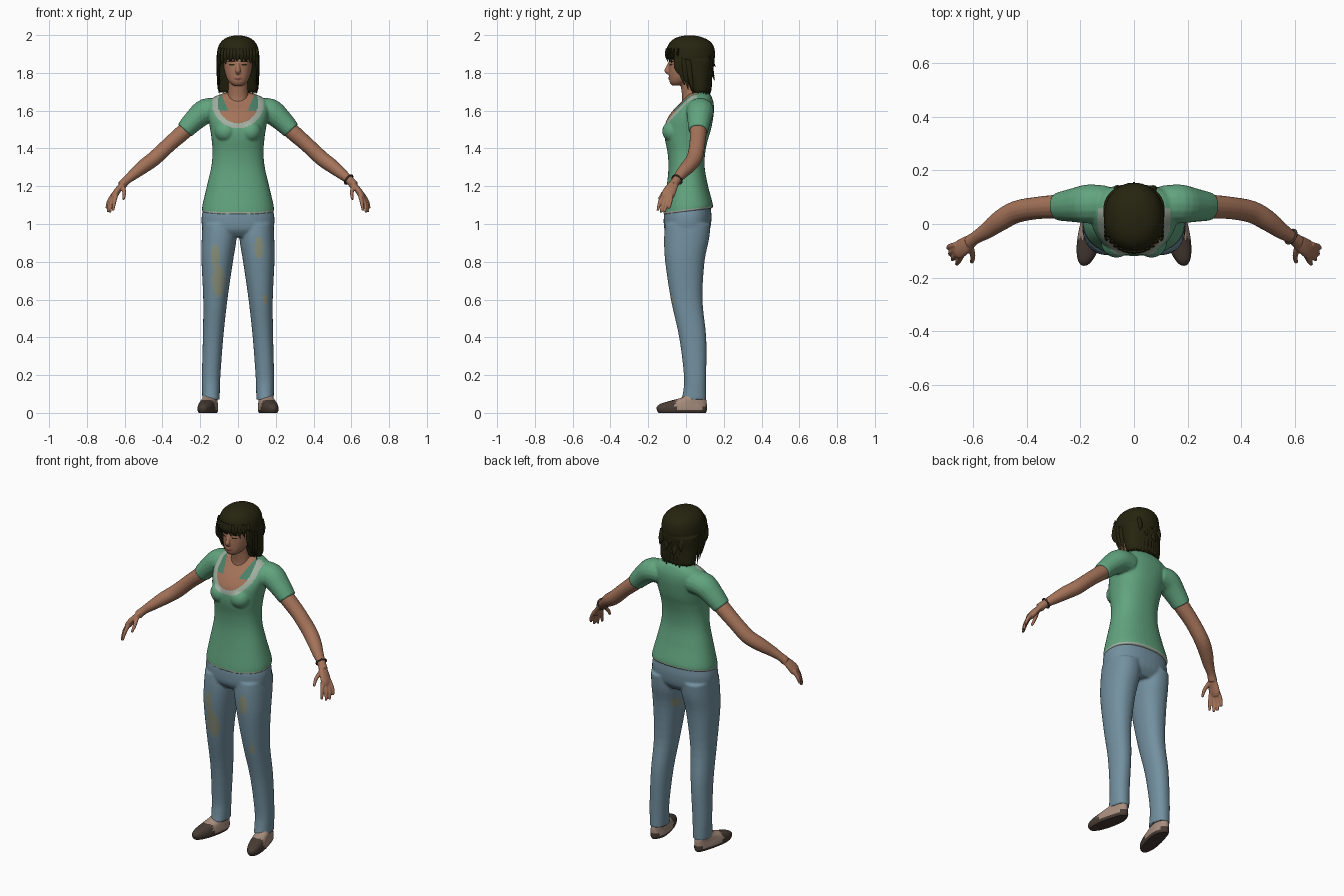
import bpy, bmesh, math, random
from mathutils import Vector

random.seed(4)
cube = bpy.data.objects.get("Cube")
if cube:
    bpy.data.objects.remove(cube, do_unlink=True)


def material(name, r, g, b):
    mat = bpy.data.materials.new(name)
    mat.use_nodes = True
    mat.diffuse_color = (r, g, b, 1)
    bsdf = next(n for n in mat.node_tree.nodes if n.type == 'BSDF_PRINCIPLED')
    bsdf.inputs["Base Color"].default_value = (r, g, b, 1)
    return mat


GREEN = material("shirt green", .12, .37, .21)
TRIM = material("pale trim", .36, .43, .36)
COLLAR = material("dark collar green", .07, .22, .14)
DENIM = material("denim blue", .17, .28, .35)
PATCH = material("faded denim", .25, .28, .2)
SKIN = material("skin", .37, .17, .1)
LIPS = material("lips", .25, .09, .07)
HAIR = material("dark hair", .019, .018, .005)
LEATHER = material("dark leather", .065, .045, .035)
BEIGE = material("shoe beige", .39, .27, .21)


def smooth_rows(rows, steps=4):
    """Catmull-Rom interpolation through rows of numbers."""
    out = []
    for i in range(len(rows) - 1):
        a, b, c, d = (rows[min(max(k, 0), len(rows) - 1)] for k in range(i - 1, i + 3))
        for s in range(steps):
            t = s / steps
            out.append([q + t * (r - p) / 2 + t * t * (p - 2.5 * q + 2 * r - d_ / 2)
                        + t ** 3 * (1.5 * (q - r) + (d_ - p) / 2)
                        for p, q, r, d_ in zip(a, b, c, d)])
    out.append(list(rows[-1]))
    return out


def bridge(bm, rings):
    """Skin a list of rings and close both ends."""
    loops = [[bm.verts.new(p) for p in ring] for ring in rings]
    n = len(loops[0])
    for lo, hi in zip(loops, loops[1:]):
        for k in range(n):
            bm.faces.new((lo[k], lo[(k + 1) % n], hi[(k + 1) % n], hi[k]))
    bm.faces.new(loops[0][::-1])
    bm.faces.new(loops[-1])


def loft(bm, rows, power=2.0, side=1, n=40):
    """Horizontal rings given as (z, centre x, half width, front y, back y)."""
    rings = []
    for z, cx, rx, yf, yb in smooth_rows(rows):
        ring = []
        for k in range(n):
            c, s = math.cos(k * math.tau / n), math.sin(k * math.tau / n)
            x = math.copysign(abs(c) ** (2 / power), c) * rx
            y = math.copysign(abs(s) ** (2 / power), s) * (yb - yf) / 2
            ring.append((side * (cx + x), (yf + yb) / 2 + y, z))
        rings.append(ring)
    bridge(bm, rings)


def tube(bm, rows, flat=1.0, side=1, wide=(0, 1, 0), n=16):
    """Tube through (x, y, z, radius); flat squeezes it across the wide axis."""
    pts = smooth_rows(rows)
    rings = []
    for i, (x, y, z, r) in enumerate(pts):
        tan = (Vector(pts[min(i + 1, len(pts) - 1)][:3]) - Vector(pts[max(i - 1, 0)][:3])).normalized()
        u = Vector(wide)
        u = (u - tan * u.dot(tan)).normalized()
        v = tan.cross(u)
        ring = []
        for k in range(n):
            a = k * math.tau / n
            p = Vector((x, y, z)) + u * (r * math.cos(a)) + v * (r * flat * math.sin(a))
            ring.append((side * p.x, p.y, p.z))
        rings.append(ring)
    bridge(bm, rings)


def ball(bm, centre, radius):
    made = bmesh.ops.create_uvsphere(bm, u_segments=24, v_segments=16, radius=radius)
    bmesh.ops.translate(bm, verts=made["verts"], vec=centre)


def part(name, bm, mats, rule=None, voxel=0, shape=None):
    """Turn a bmesh into an object, optionally fused into one skin and painted by rule."""
    bmesh.ops.recalc_face_normals(bm, faces=bm.faces)
    mesh = bpy.data.meshes.new(name)
    bm.to_mesh(mesh)
    bm.free()
    obj = bpy.data.objects.new(name, mesh)
    bpy.context.scene.collection.objects.link(obj)
    if voxel:
        fuse = obj.modifiers.new("fuse", 'REMESH')
        fuse.mode, fuse.voxel_size = 'VOXEL', voxel
        relax = obj.modifiers.new("relax", 'SMOOTH')
        relax.factor, relax.iterations = .5, 4
        deps = bpy.context.evaluated_depsgraph_get()
        obj.data = bpy.data.meshes.new_from_object(obj.evaluated_get(deps))
        obj.modifiers.clear()
    obj.data.materials.clear()
    for mat in mats:
        obj.data.materials.append(mat)
    for v in obj.data.vertices if shape else ():
        shape(v.co)
    for f in obj.data.polygons if rule else ():
        f.material_index = rule(f.center)
    bpy.ops.object.select_all(action='DESELECT')
    obj.select_set(True)
    bpy.context.view_layer.objects.active = obj
    bpy.ops.object.shade_smooth_by_angle(angle=math.radians(50))


def in_oval(c, x, z, rx, rz):
    return ((c.x - x) / rx) ** 2 + ((c.z - z) / rz) ** 2 < 1


# Shirt: torso, bust and sleeves, with the scoop neck painted in
bm = bmesh.new()
loft(bm, [(1.065, 0, .19, -.12, .142), (1.1, 0, .188, -.117, .14), (1.2, 0, .165, -.102, .117),
          (1.3, 0, .142, -.093, .099), (1.38, 0, .135, -.098, .102), (1.45, 0, .14, -.112, .117),
          (1.5, 0, .147, -.114, .132), (1.55, 0, .156, -.103, .142), (1.6, 0, .165, -.07, .148),
          (1.64, 0, .16, -.03, .146), (1.67, 0, .13, -.003, .137), (1.688, 0, .09, .012, .127),
          (1.698, 0, .05, .03, .11)], 2.3)
for s in (1, -1):
    ball(bm, (s * .065, -.068, 1.49), .058)
    tube(bm, [(.1, .075, 1.6, .068), (.17, .075, 1.597, .073), (.23, .07, 1.55, .063),
              (.283, .065, 1.495, .053)], .92, s)


def shirt_rule(c):
    if c.z < 1.077 + .13 * c.y:
        return 1
    if c.y < .06 and c.z > 1.45:
        if in_oval(c, 0, 1.64, .107, .107):
            ax = abs(c.x)
            return 2 if 1.6 < c.z and .05 + (c.z - 1.6) * .45 < ax else 3
        if in_oval(c, 0, 1.64, .137, .132):
            return 1
    return 0


def slope_hem(co):
    co.z += .13 * co.y * min(max((1.2 - co.z) / .13, 0), 1)


part("shirt", bm, [GREEN, TRIM, COLLAR, SKIN], shirt_rule, .006, slope_hem)

# Trousers: hips and both legs fused, with worn patches
bm = bmesh.new()
loft(bm, [(.93, 0, .155, -.08, .095), (.97, 0, .187, -.113, .126), (1.03, 0, .193, -.118, .135),
          (1.075, 0, .185, -.112, .132), (1.1, 0, .178, -.108, .128)], 2.3)
for s in (1, -1):
    loft(bm, [(.07, .143, .046, -.024, .108), (.12, .143, .047, -.014, .107), (.2, .142, .049, -.011, .107),
              (.4, .132, .054, -.036, .107), (.6, .12, .064, -.08, .087), (.8, .11, .083, -.11, .098),
              (.92, .1, .092, -.116, .122), (1, .098, .09, -.11, .13)], 2.2, s)


def worn_rule(c):
    front = [(-.118, .83, .022, .065), (-.102, .7, .035, .085), (.112, .875, .024, .058), (.145, .6, .012, .028)]
    back = [(.035, .83, .014, .03)]
    return int(any(in_oval(c, *spot) for spot in (front if c.y < .01 else back)))


part("trousers", bm, [DENIM, PATCH], worn_rule, .0065)

# Shoes: turned slightly outward, dark toe and sole
for s, name in ((1, "left_shoe"), (-1, "right_shoe")):
    bm = bmesh.new()
    loft(bm, [(0, .145, .04, -.145, .105), (.012, .145, .046, -.153, .11), (.03, .145, .046, -.155, .11),
              (.048, .145, .043, -.135, .11), (.065, .145, .04, -.08, .108), (.085, .145, .037, -.015, .102),
              (.12, .143, .036, 0, .095)], 2.2, s)
    for v in bm.verts:
        v.co.x += s * max(.05 - v.co.y, 0) * .2
    part(name, bm, [BEIGE, LEATHER], lambda c: int(c.z < .018 or c.y < -.055 or (c.y > .09 and c.z < .035)))

# Arms with hands
fingers = [((.645, -.118, 1.155), (.655, -.138, 1.115), (.662, -.15, 1.07)),
           ((.655, -.106, 1.15), (.672, -.122, 1.105), (.678, -.134, 1.06)),
           ((.66, -.092, 1.15), (.682, -.104, 1.105), (.688, -.114, 1.063)),
           ((.662, -.078, 1.155), (.686, -.083, 1.115), (.695, -.09, 1.082)),
           ((.61, -.085, 1.2), (.602, -.12, 1.165), (.606, -.144, 1.13))]
for s, name in ((1, "left_arm"), (-1, "right_arm")):
    bm = bmesh.new()
    tube(bm, [(.2, .07, 1.57, .042), (.28, .065, 1.495, .045), (.36, .06, 1.425, .042), (.44, .045, 1.35, .042),
              (.5, .012, 1.305, .039), (.55, -.025, 1.265, .031), (.59, -.05, 1.232, .024),
              (.615, -.068, 1.205, .026)], .95, s)
    tube(bm, [(.6, -.058, 1.222, .024), (.63, -.08, 1.187, .033), (.652, -.095, 1.155, .036),
              (.663, -.1, 1.135, .026)], .5, s)
    for path in fingers:
        tube(bm, [(*p, r) for p, r in zip(path, (.012, .0105, .007))], 1, s, n=10)
    part(name, bm, [SKIN], voxel=.004)

# Bracelet on the left wrist
turn = Vector((.04, -.025, -.033)).to_track_quat('Z', 'Y').to_euler()
bpy.ops.mesh.primitive_torus_add(location=(.586, -.047, 1.235), rotation=turn, major_radius=.028,
                                 minor_radius=.0045, major_segments=32, minor_segments=8)
bpy.context.object.name = "bracelet"
bpy.context.object.data.materials.append(LEATHER)
bpy.ops.object.shade_smooth_by_angle(angle=math.radians(50))

# Head and neck with nose, eyes, brows and mouth
bm = bmesh.new()
loft(bm, [(1.733, 0, .025, -.075, -.02), (1.75, 0, .046, -.086, .01), (1.78, 0, .063, -.09, .05),
          (1.82, 0, .073, -.091, .09), (1.86, 0, .077, -.09, .11), (1.91, 0, .077, -.088, .11),
          (1.96, 0, .06, -.06, .08)], 2.2)
loft(bm, [(1.6, 0, .07, -.03, .09), (1.66, 0, .058, -.02, .082), (1.72, 0, .051, -.026, .076),
          (1.78, 0, .05, -.035, .07)])
tube(bm, [(0, -.086, 1.855, .008), (0, -.097, 1.825, .011), (0, -.1, 1.81, .014), (0, -.084, 1.796, .009)],
     wide=(1, 0, 0))
tube(bm, [(-.025, -.078, 1.77, .003), (0, -.087, 1.772, .008), (.025, -.078, 1.77, .003)], wide=(0, 0, 1))


def face_rule(c):
    if c.y > -.05:
        return 0
    if in_oval(c, 0, 1.77, .025, .0075):
        return 1
    mirrored = Vector((abs(c.x), c.y, c.z))
    return 2 if in_oval(mirrored, .034, 1.843, .015, .005) or in_oval(mirrored, .035, 1.861, .021, .004) else 0


part("head", bm, [SKIN, LIPS, HAIR], face_rule, .004)

# Hair: bobbed mass with an open face, fringe and loose locks
bm = bmesh.new()
loft(bm, [(1.695, 0, .095, .03, .12), (1.71, 0, .106, .02, .132), (1.75, 0, .111, .005, .135),
          (1.8, 0, .113, -.015, .14), (1.85, 0, .114, -.035, .15), (1.868, 0, .114, -.055, .152),
          (1.876, 0, .113, -.1, .152), (1.9, 0, .112, -.106, .154), (1.94, 0, .104, -.098, .147),
          (1.97, 0, .084, -.078, .123), (1.99, 0, .052, -.042, .082), (1.999, 0, .01, .005, .035)], 2.1)
for i in range(13):
    x = -.096 + i * .016
    y = .025 - .131 * math.sqrt(1 - (x / .113) ** 2)
    drop = random.uniform(0, .016) - abs(x) * .2
    tube(bm, [(x * .95, y + .004, 1.93, .012), (x, y, 1.895, .014),
              (x * 1.02 + random.uniform(-.008, .008), y + .008, 1.858 + drop, .002)],
         .4, wide=(1, 0, 0), n=8)
for s in (1, -1):
    for y, tip in ((-.045, 1.78), (-.03, 1.735), (-.01, 1.71), (.015, 1.69)):
        tube(bm, [(.098, y, 1.9, .015), (.103, y, 1.83, .018), (.099, y + .022, tip, .002)], .5, s, n=8)
for i in range(15):
    a = math.pi * i / 14
    x, y = math.cos(a), math.sin(a)
    tip = random.uniform(1.68, 1.7)
    tube(bm, [(.1 * x, .065 + .066 * y, 1.77, .015), (.1 * x, .065 + .064 * y, 1.73, .016),
              (.1 * x, .065 + .066 * y, tip, .002)], .5, wide=(-y, x, 0), n=8)
for x, z in ((-.06, 1.83), (-.02, 1.8), (.03, 1.82), (.07, 1.84), (0, 1.87)):
    tube(bm, [(x, .125, z + .05, .014), (x, .137, z, .016), (x * 1.1, .157 - abs(x) * .25, z - .04, .002)],
         .5, wide=(1, 0, 0), n=8)
part("hair", bm, [HAIR])
